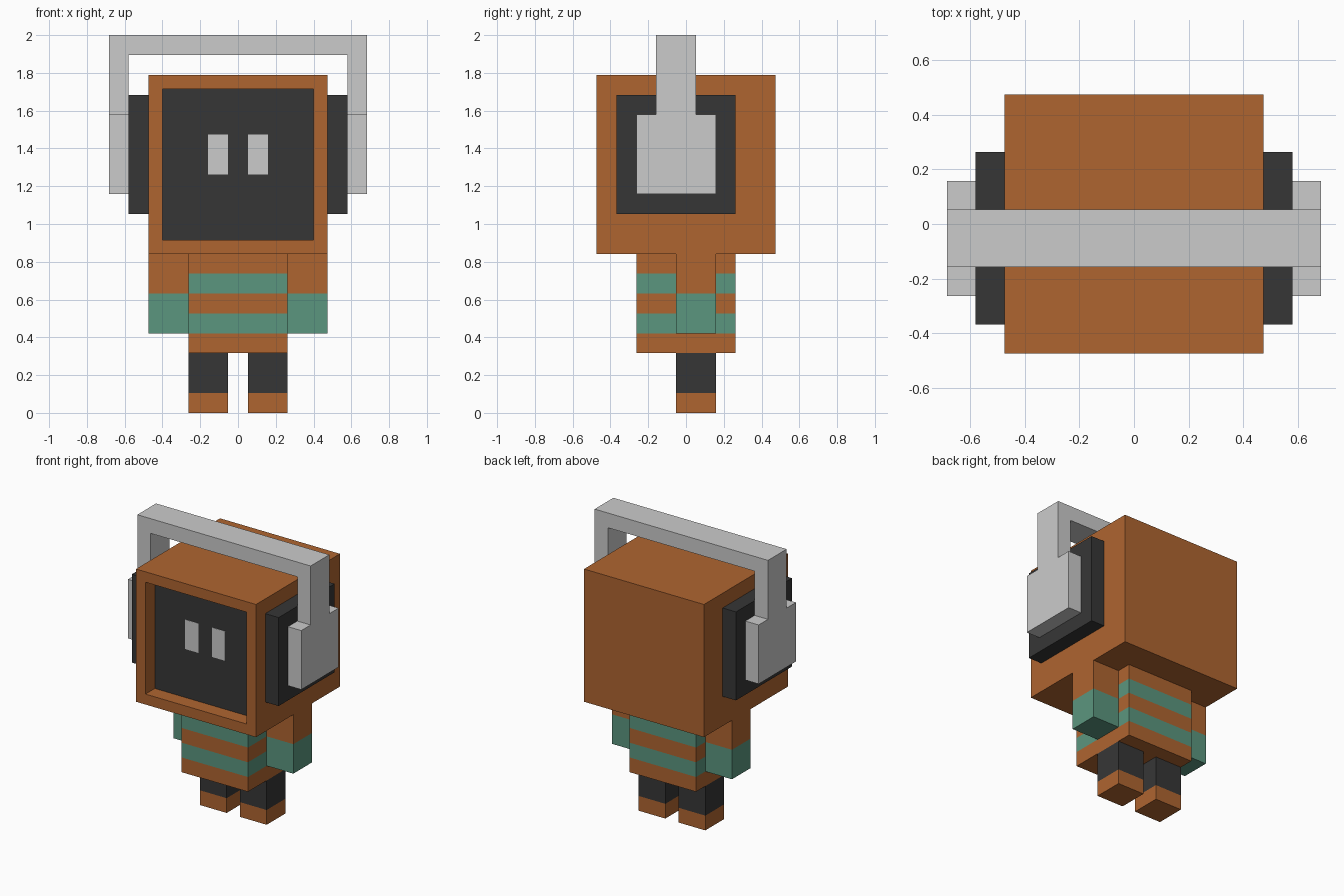
import bpy, bmesh

if "Cube" in bpy.data.objects:
    bpy.data.objects.remove(bpy.data.objects["Cube"])

U = 2 / 19  # block size: the figure is 19 blocks tall


def material(name, rgb):
    m = bpy.data.materials.new(name)
    m.diffuse_color = (*rgb, 1)
    m.use_nodes = True
    m.node_tree.nodes["Principled BSDF"].inputs["Base Color"].default_value = m.diffuse_color
    return m


ORANGE = material("orange", (0.43, 0.13, 0.03))
GREEN = material("green", (0.105, 0.305, 0.212))
DARK = material("dark", (0.037, 0.037, 0.037))


def finish(name, bm, mats=(), mirror=False):
    bmesh.ops.recalc_face_normals(bm, faces=bm.faces)
    mesh = bpy.data.meshes.new(name)
    bm.to_mesh(mesh)
    bm.free()
    for m in mats:
        mesh.materials.append(m)
    ob = bpy.data.objects.new(name, mesh)
    bpy.context.collection.objects.link(ob)
    if mirror:
        ob.modifiers.new("mirror", 'MIRROR')
    return ob


def prism(bm, profile):
    """Face from a list of points in block units."""
    return bm.faces.new([bm.verts.new((x * U, y * U, z * U)) for x, y, z in profile])


def extrude(bm, face, offset):
    """Extrude a face, keeping its start cap; returns the new end face."""
    out = bmesh.ops.extrude_face_region(bm, geom=[face], use_keep_orig=True)["geom"]
    verts = [g for g in out if isinstance(g, bmesh.types.BMVert)]
    bmesh.ops.translate(bm, verts=verts, vec=[o * U for o in offset])
    return next(g for g in out if isinstance(g, bmesh.types.BMFace))


def column(name, x, y, levels, bands=(), mirror=False):
    """Box with stacked colour bands; levels are heights, bands the materials."""
    bm = bmesh.new()
    z = levels[0]
    face = prism(bm, [(x[0], y[0], z), (x[1], y[0], z), (x[1], y[1], z), (x[0], y[1], z)])
    mats = list(dict.fromkeys(bands))
    bottom = True
    for i in range(len(levels) - 1):
        before = set(bm.faces)
        top = extrude(bm, face, (0, 0, levels[i + 1] - levels[i]))
        idx = mats.index(bands[i]) if bands else 0
        for f in set(bm.faces) - before | ({face} if bottom else set()):
            f.material_index = idx
        if not bottom:
            bm.faces.remove(face)  # no hidden inner faces
        face, bottom = top, False
    return finish(name, bm, mats, mirror)


# Legs with feet, torso with stripes, arms with cuffs
column("leg", (0.5, 2.5), (-0.5, 1.5), (0, 1, 3), (ORANGE, DARK), True)
column("torso", (-2.5, 2.5), (-2.5, 2.5), range(3, 9),
       (ORANGE, GREEN, ORANGE, GREEN, ORANGE))
column("arm", (2.5, 4.5), (-0.5, 1.5), (4, 6, 8), (GREEN, ORANGE), True)

# Head: cube with a recessed dark face
bm = bmesh.new()
bmesh.ops.create_cube(bm, size=9 * U)
bmesh.ops.translate(bm, verts=bm.verts, vec=(0, 0, 12.5 * U))
bm.normal_update()
front = min(bm.faces, key=lambda f: f.calc_center_median().y)
bmesh.ops.inset_region(bm, faces=[front], thickness=U)
inner = bmesh.ops.extrude_discrete_faces  # walls come from a second inset
bmesh.ops.inset_region(bm, faces=[front], thickness=0)
bmesh.ops.translate(bm, verts=front.verts, vec=(0, U, 0))
front.material_index = 1
finish("head", bm, (ORANGE, DARK))

# Eyes, practically flush with the face
column("eye", (0.5, 1.5), (-3.52, -3.4), (12, 14), mirror=True)

# Headphones: pads, cups and the square band over the head
column("ear_pad", (4.5, 5.5), (-3.5, 2.5), (10, 16), (DARK,), True)
column("ear_cup", (5.5, 6.5), (-2.5, 1.5), (11, 15), mirror=True)
bm = bmesh.new()
band = [(-6.5, 15), (-5.5, 15), (-5.5, 18), (5.5, 18),
        (5.5, 15), (6.5, 15), (6.5, 19), (-6.5, 19)]
extrude(bm, prism(bm, [(x, -1.5, z) for x, z in band]), (0, 2, 0))
finish("headband", bm)
